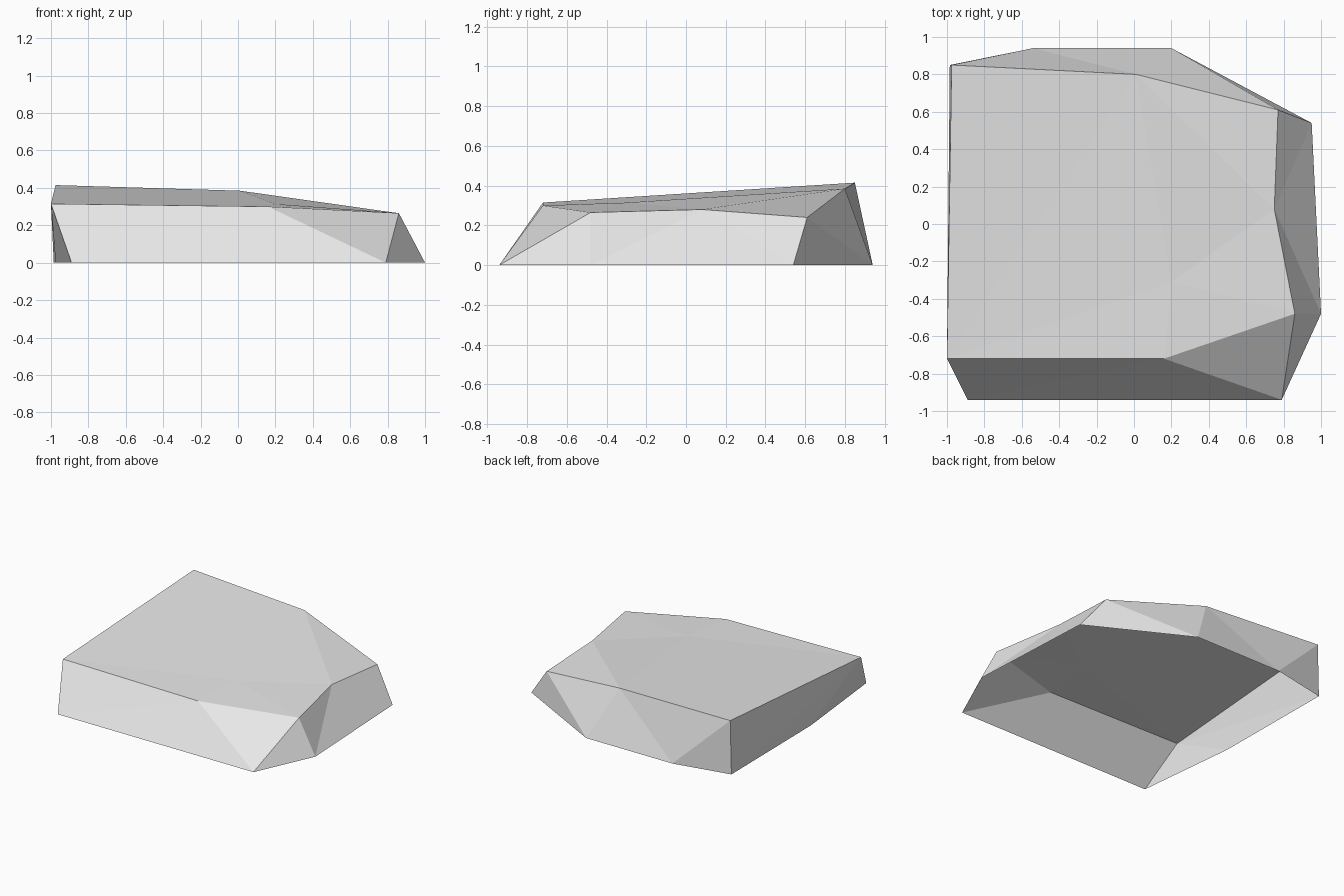
import bpy
import bmesh

default_cube = bpy.data.objects.get("Cube")
if default_cube:
    bpy.data.objects.remove(default_cube, do_unlink=True)


def make_material(name, colour):
    material = bpy.data.materials.new(name)
    material.use_nodes = True
    material.diffuse_color = colour
    material.node_tree.nodes["Principled BSDF"].inputs["Base Color"].default_value = colour
    return material


# Corners of the slab: lower case on the ground rim, upper case on the crown
ground_rim = {
    "a": (-.89, -.94), "b": (.79, -.94), "c": (1, -.48), "d": (.95, .54),
    "e": (.2, .94), "f": (-.54, .94), "g": (-.985, .85), "h": (-.975, -.14),
}
crown = {
    "A": (-1, -.72, .315), "B": (-.975, .85, .415), "C": (.01, .8, .385),
    "D": (.77, .61, .24), "E": (.75, .08, .28), "F": (.86, -.48, .265),
    "G": (.16, -.72, .3), "H": (.2, -.31, .314),
}

# Facets, named by their corners, wound to face outwards; the underside is open
top_facets = "AGH GFH FEH HEC EDC AHC ACB"
front_facets = "abG aGA bFG"
right_side_facets = "bcF cEF cdE dDE"
back_facets = "deD eCD efC fBC"
left_side_facets = "fgB gAB ghA haA"

# Flat-shaded stone shell
bm = bmesh.new()
corners = {key: bm.verts.new((x, y, 0)) for key, (x, y) in ground_rim.items()}
corners.update({key: bm.verts.new(point) for key, point in crown.items()})
for group in (top_facets, front_facets, right_side_facets, back_facets, left_side_facets):
    for facet in group.split():
        face = bm.faces.new([corners[key] for key in facet])
        face.smooth = False

mesh = bpy.data.meshes.new("flat_rock")
bm.to_mesh(mesh)
bm.free()
mesh.materials.append(make_material("light stone grey", (.8, .8, .8, 1)))
flat_rock = bpy.data.objects.new("flat_rock", mesh)
bpy.context.collection.objects.link(flat_rock)
